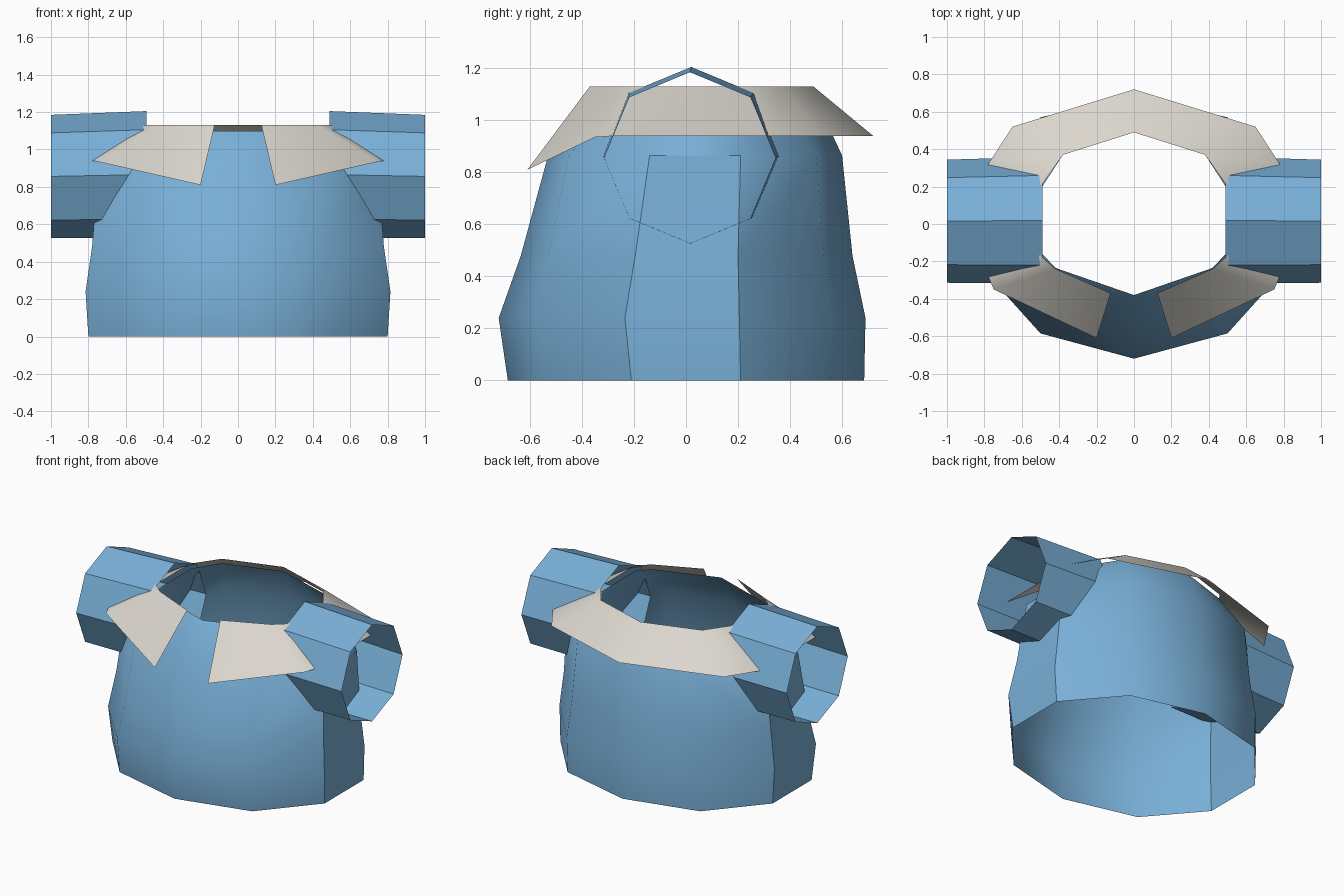
import bpy, bmesh, math

if "Cube" in bpy.data.objects:
    bpy.data.objects.remove(bpy.data.objects["Cube"])


def material(name, rgb):
    m = bpy.data.materials.new(name)
    m.diffuse_color = (*rgb, 1)
    m.use_nodes = True
    m.node_tree.nodes["Principled BSDF"].inputs["Base Color"].default_value = m.diffuse_color
    return m


BLUE = material("shirt blue", (0.19, 0.43, 0.68))
CREAM = material("collar cream", (0.71, 0.68, 0.62))


def loft(name, rings, mat, closed=False, smooth=None, flip=False):
    """Skin rows of points into a sheet for the +x half, then mirror it."""
    bm = bmesh.new()
    rows = [[bm.verts.new(p) for p in ring] for ring in rings]
    for a, b in zip(rows, rows[1:]):
        n = len(a)
        for i in range(n if closed else n - 1):
            j = (i + 1) % n
            quad = [a[i], a[j], b[j], b[i]]
            bm.faces.new(quad[::-1] if flip else quad)
    mesh = bpy.data.meshes.new(name)
    bm.to_mesh(mesh)
    bm.free()
    mesh.materials.append(mat)
    ob = bpy.data.objects.new(name, mesh)
    bpy.context.collection.objects.link(ob)
    bpy.context.view_layer.objects.active = ob
    ob.select_set(True)
    if smooth:
        bpy.ops.object.shade_smooth_by_angle(angle=math.radians(smooth))
    ob.select_set(False)
    mod = ob.modifiers.new("mirror", 'MIRROR')
    mod.use_axis = (True, False, False)
    mod.merge_threshold = 0.001
    return ob


# Torso: open rings from hem to neck, front centre round to back centre
torso = [
    (0.00, [(0, -.685), (.50, -.56), (.80, -.21), (.80, .21), (.50, .56), (0, .685)]),
    (0.24, [(0, -.72), (.50, -.585), (.815, -.235), (.81, .205), (.50, .57), (0, .69)]),
    (0.48, [(0, -.635), (.48, -.53), (.78, -.195), (.78, .20), (.49, .53), (0, .64)]),
    (0.865, [(0, -.53), (.46, -.45), (.75, -.14), (.75, .21), (.47, .50), (0, .60)]),
    (1.10, [(0, -.38), (.42, -.235), (.49, -.16), (.49, .20), (.38, .37), (0, .49)]),
]
loft("torso", [[(x, y, z) for x, y in ring] for z, ring in torso], BLUE, smooth=38)


# Sleeves: open eight-sided tubes that run through the shoulder
def sleeve_ring(x, cy, cz, r):
    return [(x, cy + r * math.sin(k * math.pi / 4), cz + r * math.cos(k * math.pi / 4))
            for k in range(8)]


loft("sleeve", [sleeve_ring(.49, .02, .866, .339), sleeve_ring(1, .015, .856, .329)],
     BLUE, closed=True, flip=True)

# Collar: sloping sheet around the neck, open at the front
collar_low = [(.20, -.61, .81), (.75, -.35, .935), (.78, -.28, .94),
              (.78, .32, .94), (.65, .52, .94), (0, .72, .94)]
collar_top = [(.125, -.37, 1.13), (.42, -.24, 1.13), (.50, -.17, 1.13),
              (.50, .20, 1.13), (.38, .37, 1.13), (0, .49, 1.13)]
loft("collar", [collar_low, collar_top], CREAM, smooth=60)
